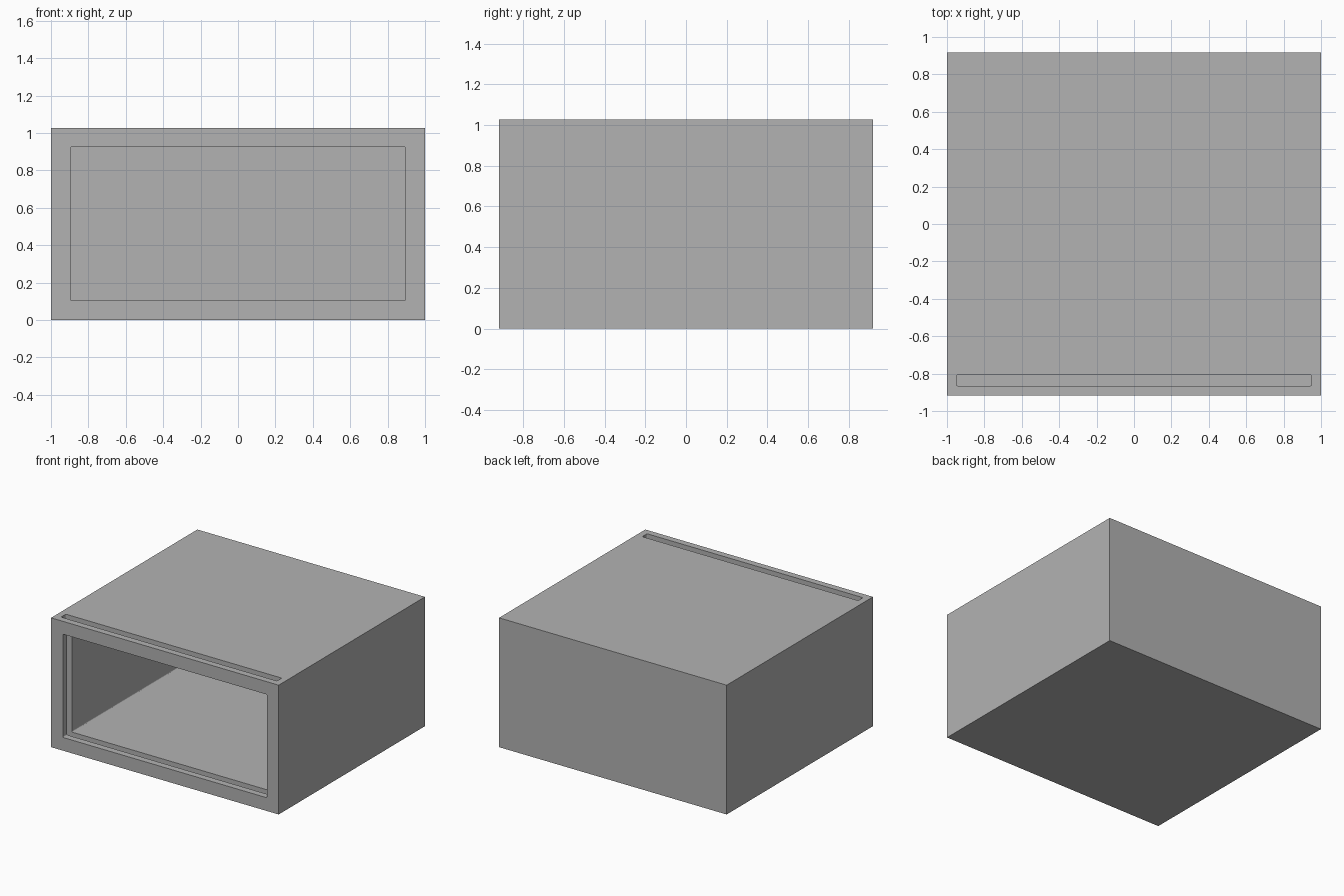
import bpy
import bmesh

default_cube = bpy.data.objects.get("Cube")
if default_cube:
    bpy.data.objects.remove(default_cube, do_unlink=True)

# Single plain grey
grey = bpy.data.materials.new("plain_grey")
grey.use_nodes = True
grey.diffuse_color = (0.448, 0.448, 0.448, 1)
grey.node_tree.nodes["Principled BSDF"].inputs["Base Color"].default_value = grey.diffuse_color


def box(name, low, high, round_axis=None, radius=0.008):
    """Box between two corners; edges along round_axis are optionally rounded."""
    bm = bmesh.new()
    bmesh.ops.create_cube(bm, size=1)
    for v in bm.verts:
        v.co = [low[i] if v.co[i] < 0 else high[i] for i in range(3)]
    if round_axis is not None:
        edges = [e for e in bm.edges
                 if abs(e.verts[0].co[round_axis] - e.verts[1].co[round_axis]) > 0.01]
        bmesh.ops.bevel(bm, geom=edges, offset=radius, segments=4,
                        profile=0.5, affect='EDGES')
    bmesh.ops.recalc_face_normals(bm, faces=bm.faces)
    mesh = bpy.data.meshes.new(name)
    bm.to_mesh(mesh)
    bm.free()
    mesh.materials.append(grey)
    obj = bpy.data.objects.new(name, mesh)
    bpy.context.collection.objects.link(obj)
    return obj


def cut(target, cutter):
    """Subtract the cutter for good, then discard it."""
    cutter.hide_render = True
    mod = target.modifiers.new("cut", 'BOOLEAN')
    mod.operation = 'DIFFERENCE'
    mod.solver = 'EXACT'
    mod.object = cutter
    bpy.context.view_layer.objects.active = target
    bpy.ops.object.modifier_apply(modifier=mod.name)
    bpy.data.objects.remove(cutter, do_unlink=True)


# Outer shell
shell = box("box_shell", (-1, -0.918, 0), (1, 0.918, 1.027))

# Front opening and hollow interior, closed at the back
cut(shell, box("cavity_cutter", (-0.896, -1.1, 0.105), (0.896, 0.815, 0.925), round_axis=1))

# Slot from the top that grooves the sides and floor for a sliding panel
cut(shell, box("slot_cutter", (-0.949, -0.866, 0.053), (0.949, -0.806, 1.2), round_axis=2))
